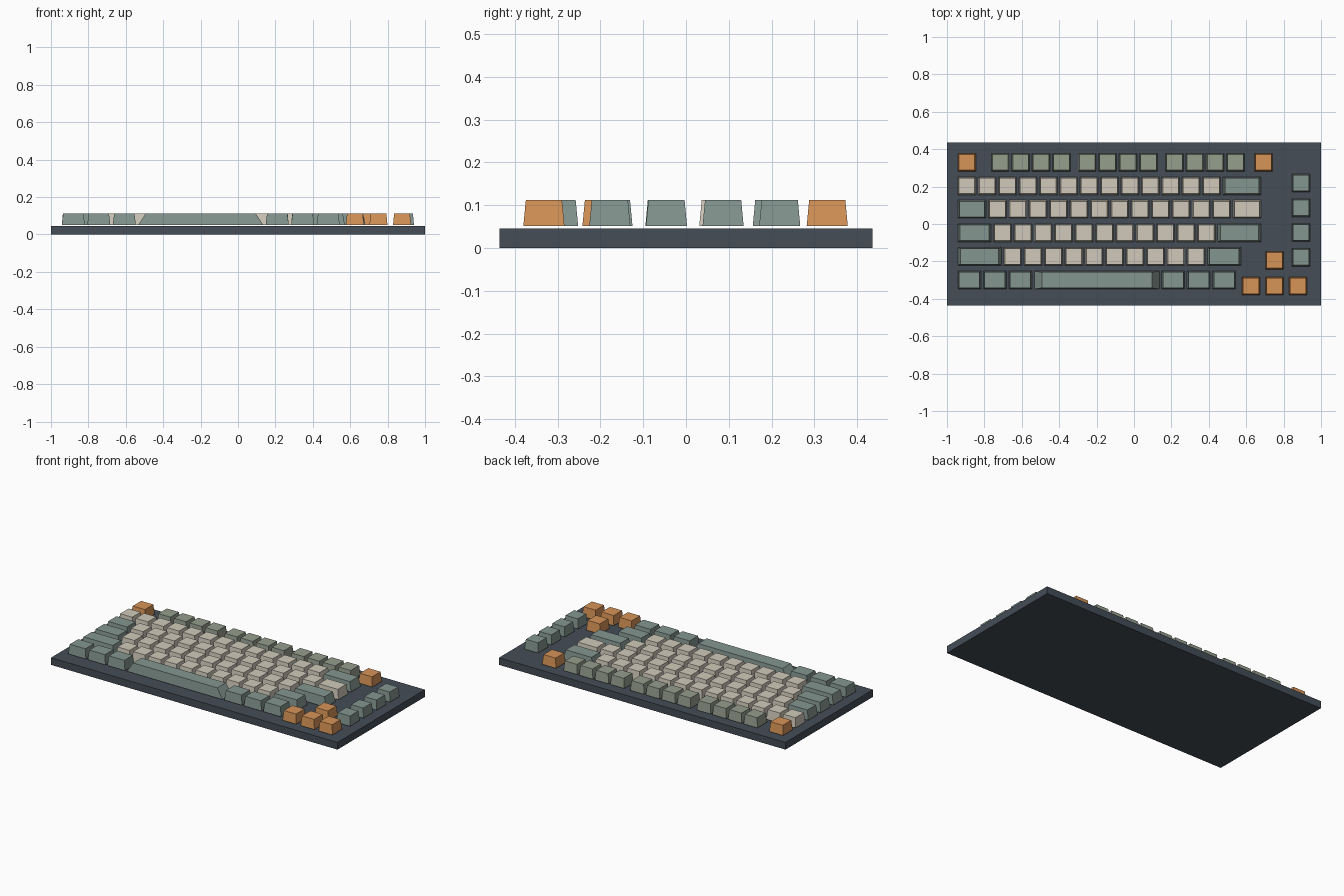
import bpy, bmesh

if "Cube" in bpy.data.objects:
    bpy.data.objects.remove(bpy.data.objects["Cube"])

U = 0.109            # key pitch
GAP = 0.013          # gap between keys
DEPTH = 0.096        # key size front to back
LEFT = -0.9485       # left edge of the key block
Z0, Z1 = 0.051, 0.112
TAPER = 0.88         # top face relative to bottom face


def material(name, rgb):
    m = bpy.data.materials.new(name)
    m.diffuse_color = [(c / 255) ** 2.2 for c in rgb] + [1]
    m.use_nodes = True
    m.node_tree.nodes["Principled BSDF"].inputs["Base Color"].default_value = m.diffuse_color
    return m


SLATE = material("slate", (70, 78, 87))
CREAM = material("cream", (208, 201, 186))
TEAL = material("grey_teal", (132, 149, 143))
SAGE = material("sage", (148, 157, 140))
ORANGE = material("orange", (214, 147, 88))


def block(name, x, y, z0, z1, sx, sy, mat, taper=1.0):
    """Box whose top face is scaled by taper."""
    bm = bmesh.new()
    bmesh.ops.create_cube(bm, size=1)
    for v in bm.verts:
        top = v.co.z > 0
        k = taper if top else 1
        v.co = (v.co.x * sx * k, v.co.y * sy * k, (z1 - z0) / 2 * (1 if top else -1))
    me = bpy.data.meshes.new(name)
    bm.to_mesh(me)
    bm.free()
    me.materials.append(mat)
    ob = bpy.data.objects.new(name, me)
    ob.location = (x, y, (z0 + z1) / 2)
    bpy.context.collection.objects.link(ob)
    return ob


def key(name, x, y, mat, units=1):
    return block(name, x, y, Z0, Z1, units * U - GAP, DEPTH, mat, TAPER)


def row(name, y, keys):
    """Lay keys left to right; keys is a list of (count, width in units, material)."""
    x, n = LEFT, 1
    for count, units, mat in keys:
        for _ in range(count):
            key(f"{name}_key_{n}", x + units * U / 2, y, mat, units)
            x += units * U
            n += 1


# Case plate
block("case", 0, 0, 0, 0.0455, 2, 0.872, SLATE)

# Main typing rows, back to front
row("number_row", 0.204, [(13, 1, CREAM), (1, 2, TEAL)])
row("upper_row", 0.079, [(1, 1.5, TEAL), (12, 1, CREAM), (1, 1.5, CREAM)])
row("home_row", -0.047, [(1, 1.75, TEAL), (11, 1, CREAM), (1, 2.25, TEAL)])
row("lower_row", -0.173, [(1, 2.25, TEAL), (10, 1, CREAM), (1, 1.75, TEAL)])
row("space_row", -0.300, [(3, 1.25, TEAL), (1, 6.25, TEAL), (3, 1.25, TEAL)])

# Function row: two accent keys and three groups of four
key("escape_key", -0.894, 0.330, ORANGE)
key("corner_key", 0.692, 0.330, ORANGE)
for g, start in enumerate((-0.715, -0.250, 0.216)):
    for i in range(4):
        key(f"function_key_{g * 4 + i + 1}", start + i * U, 0.330, SAGE)

# Navigation column
for i in range(4):
    key(f"navigation_key_{i + 1}", 0.893, 0.219 - i * 0.1323, TEAL)

# Arrow cluster
for name, x, y in (("left", 0.625, -0.332), ("down", 0.751, -0.332),
                   ("right", 0.877, -0.332), ("up", 0.751, -0.194)):
    key(f"arrow_{name}_key", x, y, ORANGE)
